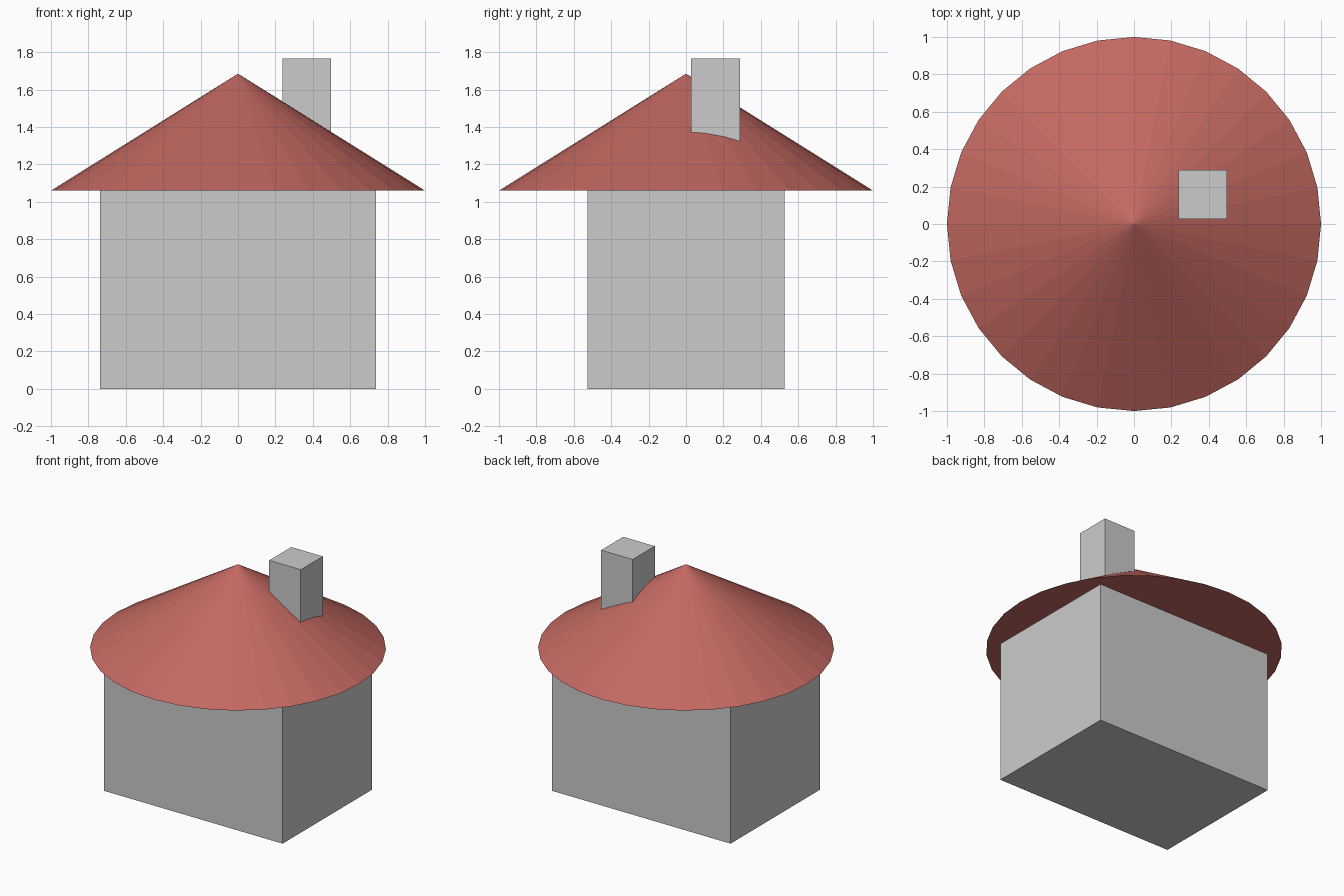
import bpy

if "Cube" in bpy.data.objects:
    bpy.data.objects.remove(bpy.data.objects["Cube"])


def box(name, lo, hi):
    """Axis-aligned box between two corners."""
    centre = [(a + b) / 2 for a, b in zip(lo, hi)]
    bpy.ops.mesh.primitive_cube_add(size=1, location=centre)
    obj = bpy.context.object
    obj.name = name
    obj.scale = [b - a for a, b in zip(lo, hi)]
    bpy.ops.object.transform_apply(location=False, rotation=False, scale=True)
    return obj


EAVES, APEX = 1.06, 1.685

# House body
box("walls", (-0.737, -0.527, 0), (0.737, 0.527, EAVES))

# Conical 32-sided roof with a closed underside
bpy.ops.mesh.primitive_cone_add(vertices=32, radius1=1, radius2=0, depth=APEX - EAVES,
                                location=(0, 0, (EAVES + APEX) / 2))
roof = bpy.context.object
roof.name = "roof"
red = bpy.data.materials.new("roof_red")
red.diffuse_color = (0.55, 0.14, 0.12, 1)
red.use_nodes = True
red.node_tree.nodes["Principled BSDF"].inputs["Base Color"].default_value = red.diffuse_color
roof.data.materials.append(red)

# Chimney, sunk into the roof slope
box("chimney", (0.238, 0.028, 1.25), (0.498, 0.288, 1.767))
